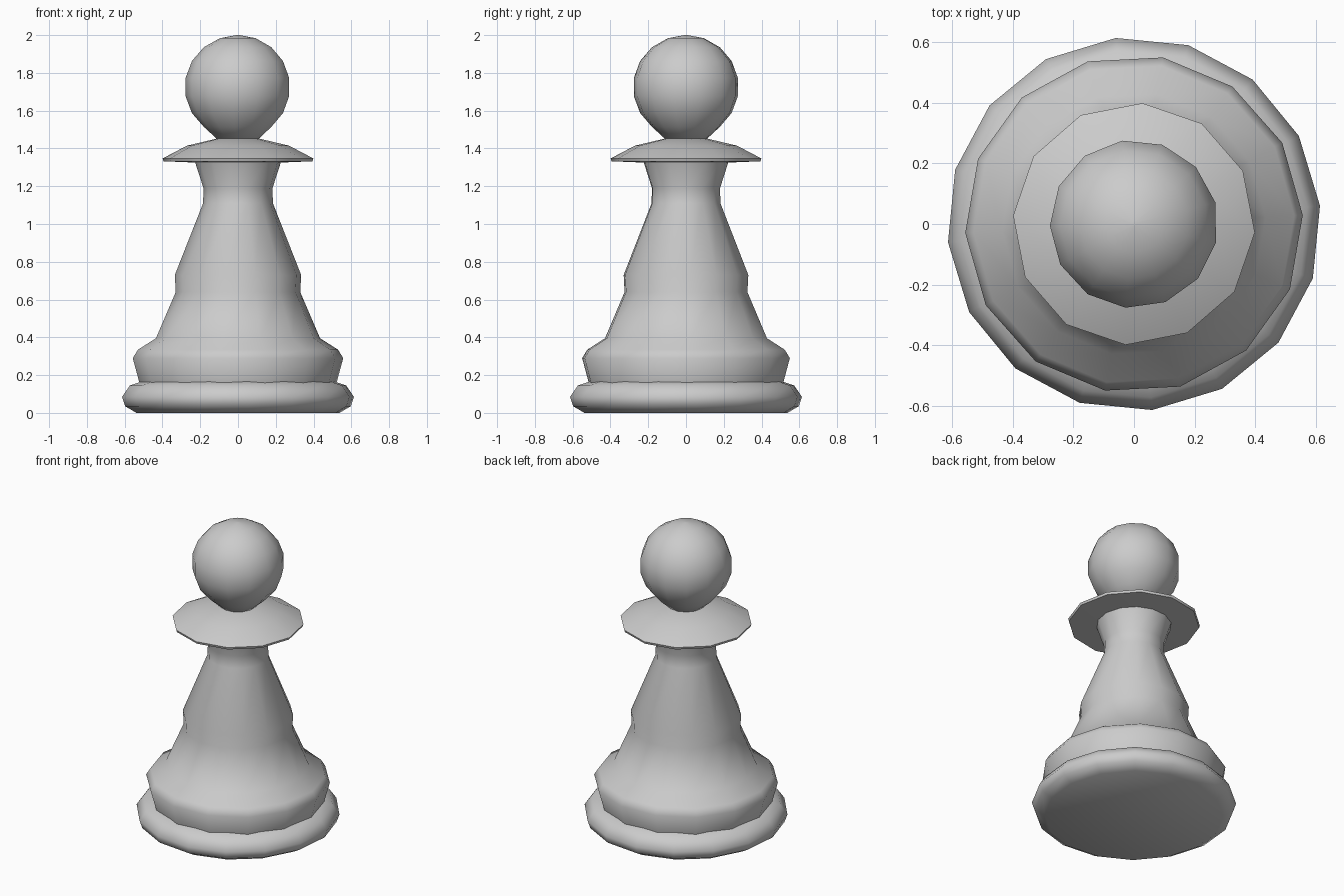
import bpy, bmesh, math

cube = bpy.data.objects.get("Cube")
if cube:
    bpy.data.objects.remove(cube, do_unlink=True)

grey = bpy.data.materials.new("plain grey")
grey.use_nodes = True
colour = (0.6, 0.6, 0.6, 1)
grey.diffuse_color = colour
grey.node_tree.nodes["Principled BSDF"].inputs["Base Color"].default_value = colour


def finish(bm, name, angle):
    """Turn a bmesh into a smooth shaded object."""
    bmesh.ops.recalc_face_normals(bm, faces=bm.faces)
    mesh = bpy.data.meshes.new(name)
    bm.to_mesh(mesh)
    bm.free()
    mesh.materials.append(grey)
    obj = bpy.data.objects.new(name, mesh)
    bpy.context.collection.objects.link(obj)
    bpy.ops.object.select_all(action="DESELECT")
    obj.select_set(True)
    bpy.context.view_layer.objects.active = obj
    bpy.ops.object.shade_smooth_by_angle(angle=math.radians(angle))
    return obj


def lathe(name, profile, sides, turn, angle=60):
    """Spin a (radius, height) profile into a closed low-poly solid."""
    bm = bmesh.new()
    rings = []
    for radius, z in profile:
        ring = []
        for i in range(sides):
            a = math.radians(turn) + math.tau * i / sides
            ring.append(bm.verts.new((radius * math.cos(a), radius * math.sin(a), z)))
        rings.append(ring)
    for low, high in zip(rings, rings[1:]):
        for i in range(sides):
            j = (i + 1) % sides
            bm.faces.new((low[i], low[j], high[j], high[i]))
    bm.faces.new(rings[0][::-1])
    bm.faces.new(rings[-1])
    return finish(bm, name, angle)


# Rounded foot ring
lathe("foot", [(0.54, 0), (0.60, 0.035), (0.617, 0.085), (0.575, 0.145), (0.5, 0.17)], 16, 5.6)

# Flared skirt, waist step and tapering neck
lathe("body", [(0.52, 0.15), (0.558, 0.29), (0.53, 0.335), (0.435, 0.395),
               (0.33, 0.64), (0.335, 0.73), (0.185, 1.11), (0.183, 1.19),
               (0.23, 1.335)], 14, 3)

# Thin collar dish
lathe("collar", [(0.22, 1.325), (0.395, 1.332), (0.4, 1.347), (0.27, 1.415), (0.1, 1.455)],
      12, -4)

# Ball head, pinched into a short stem at the bottom
head_profile = [(0.1, 1.44)]
steps = 9
for k in range(2, steps):
    t = math.pi * k / steps
    head_profile.append((0.282 * math.sin(t), 1.725 - 0.275 * math.cos(t)))
head_profile.append((0.01, 2.0))
lathe("head", head_profile, 13, 15)
